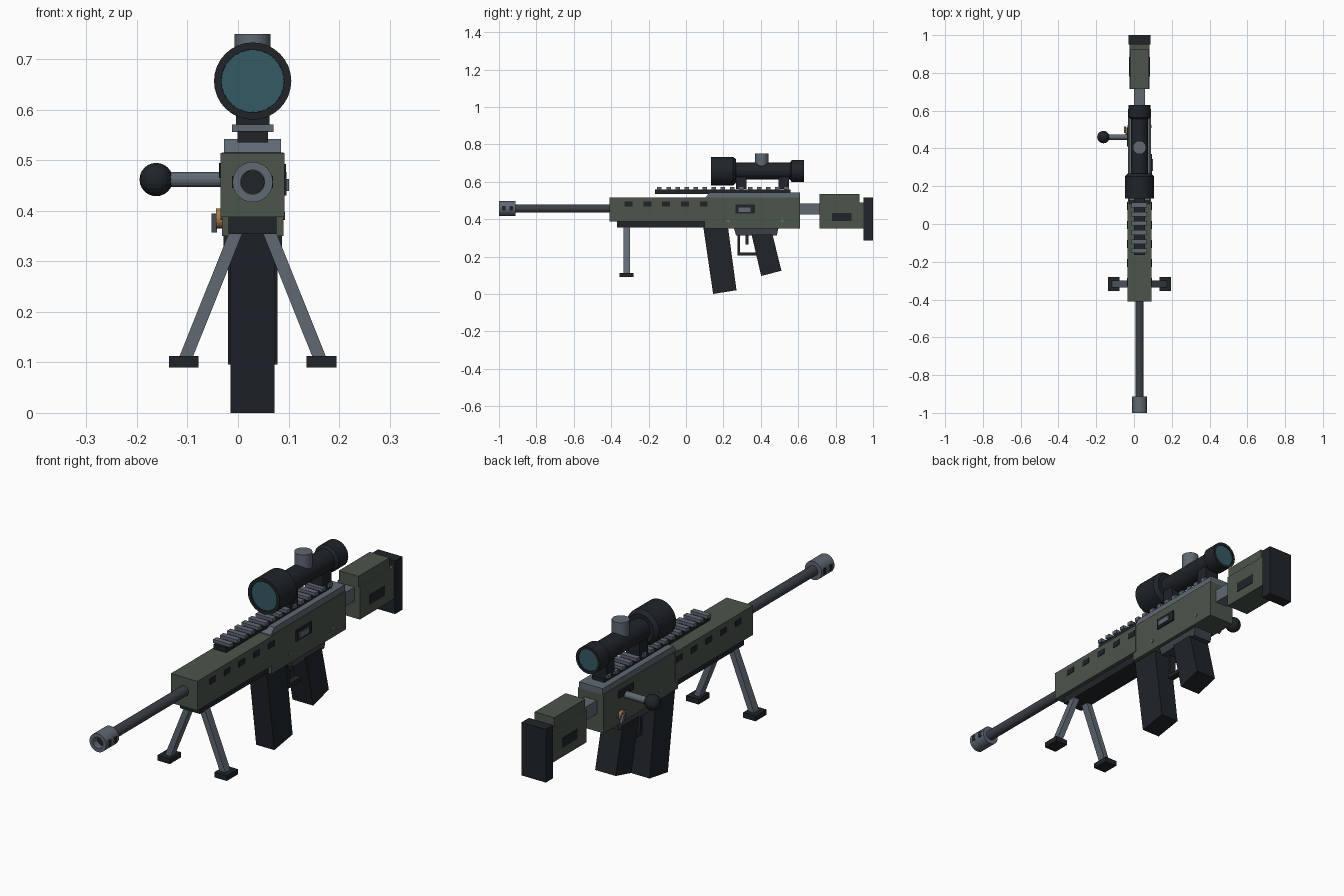
import bpy, bmesh, math
from mathutils import Vector

if "Cube" in bpy.data.objects:
    bpy.data.objects.remove(bpy.data.objects["Cube"])

CX = 0.029      # centre plane of the body
AXIS = 0.457    # barrel height
SCOPE = 0.657   # sight height


def material(name, r, g, b):
    m = bpy.data.materials.new(name)
    m.diffuse_color = (r, g, b, 1)
    m.use_nodes = True
    m.node_tree.nodes["Principled BSDF"].inputs["Base Color"].default_value = m.diffuse_color
    return m


GREEN = material("olive", 0.072, 0.09, 0.07)
DARK = material("black", 0.014, 0.018, 0.022)
STEEL = material("steel", 0.115, 0.14, 0.17)
GUN = material("gunmetal", 0.045, 0.053, 0.065)
GLASS = material("glass", 0.033, 0.10, 0.125)
BRASS = material("brass", 0.40, 0.20, 0.07)


def finish(bm, name, mat):
    bmesh.ops.recalc_face_normals(bm, faces=bm.faces[:])
    me = bpy.data.meshes.new(name)
    bm.to_mesh(me)
    bm.free()
    me.materials.append(mat)
    ob = bpy.data.objects.new(name, me)
    bpy.context.collection.objects.link(ob)
    return ob


def prism(name, pts, half, mat, x=CX):
    """Side profile of (y, z) points, extruded across x."""
    bm = bmesh.new()
    f = bm.faces.new([bm.verts.new((x - half, y, z)) for y, z in pts])
    new = bmesh.ops.extrude_face_region(bm, geom=[f])["geom"]
    bmesh.ops.translate(bm, vec=(2 * half, 0, 0),
                        verts=[v for v in new if isinstance(v, bmesh.types.BMVert)])
    return finish(bm, name, mat)


def box(name, y0, y1, z0, z1, half, mat, x=CX):
    return prism(name, [(y0, z0), (y1, z0), (y1, z1), (y0, z1)], half, mat, x)


def lathe(name, prof, z, mat, n=24):
    """(y, radius) profile revolved about an axis parallel to y."""
    bm = bmesh.new()
    vs = [bm.verts.new((CX, y, z + r)) for y, r in prof]
    es = [bm.edges.new(p) for p in zip(vs, vs[1:])]
    bmesh.ops.spin(bm, geom=vs + es, cent=(CX, 0, z), axis=(0, 1, 0),
                   angle=2 * math.pi, steps=n)
    bmesh.ops.remove_doubles(bm, verts=bm.verts[:], dist=1e-5)
    return finish(bm, name, mat)


def rod(name, a, b, r, mat, n=24):
    a, b = Vector(a), Vector(b)
    bm = bmesh.new()
    bmesh.ops.create_cone(bm, cap_ends=True, segments=n, radius1=r, radius2=r,
                          depth=(b - a).length)
    ob = finish(bm, name, mat)
    ob.location = (a + b) / 2
    ob.rotation_euler = (b - a).to_track_quat('Z', 'Y').to_euler()
    return ob


# barrel and muzzle brake
lathe("barrel", [(-0.92, 0), (-0.92, 0.022), (-0.38, 0.022), (-0.38, 0)], AXIS, GUN)
lathe("muzzle_brake", [(-0.95, 0), (-0.95, 0.024), (-1.0, 0.024), (-1.0, 0.04),
                       (-0.912, 0.04), (-0.912, 0)], AXIS, STEEL)
lathe("bore", [(-0.95, 0), (-0.97, 0), (-0.97, 0.0235), (-0.95, 0.0235)], AXIS, DARK)
for y in (-0.975, -0.935):
    box("brake_port", y - 0.009, y + 0.009, AXIS - 0.012, AXIS + 0.012, 0.0405, DARK) \
        if y > -0.95 else [box("brake_port", y - 0.009, y + 0.009, AXIS - 0.012,
                               AXIS + 0.012, 0.004, DARK, CX + s * 0.0365) for s in (-1, 1)]

# handguard with vents
box("handguard", -0.41, 0.12, 0.388, 0.515, 0.0635, GREEN)
box("handguard_underside", -0.37, 0.11, 0.354, 0.39, 0.0475, DARK)
for i in range(5):
    y = -0.307 + i * 0.1005
    for s in (-1, 1):
        box("vent", y - 0.021, y + 0.021, 0.468, 0.493, 0.004, DARK, CX + s * 0.062)

# receiver
box("receiver", 0.10, 0.61, 0.35, 0.516, 0.061, GREEN)
prism("receiver_top", [(0.10, 0.51), (0.61, 0.51), (0.61, 0.542), (0.125, 0.542)],
      0.0565, STEEL)
box("ejection_port", 0.265, 0.37, 0.43, 0.477, 0.006, DARK, CX + 0.061)
box("bolt_face", 0.28, 0.345, 0.439, 0.463, 0.005, STEEL, CX + 0.067)
for y in (0.227, 0.515):
    rod("receiver_pin", (CX - 0.064, y, 0.39), (CX + 0.064, y, 0.39), 0.008, STEEL, 12)

# bolt handle and safety on the left side
box("bolt_slot", 0.41, 0.51, 0.465, 0.495, 0.004, DARK, CX - 0.063)
rod("bolt_handle", (-0.02, 0.46, 0.462), (-0.15, 0.46, 0.462), 0.015, STEEL, 16)
bm = bmesh.new()
bmesh.ops.create_uvsphere(bm, u_segments=20, v_segments=12, radius=0.033)
finish(bm, "bolt_knob", DARK).location = (-0.162, 0.46, 0.462)
rod("safety_disc", (-0.03, 0.49, 0.385), (-0.044, 0.49, 0.385), 0.02, BRASS, 16)
prism("safety_lever", [(0.482, 0.395), (0.496, 0.395), (0.515, 0.362), (0.501, 0.357)],
      0.005, STEEL, -0.047)

# rail
box("rail_base", -0.165, 0.56, 0.535, 0.558, 0.03, DARK)
for i in range(15):
    y = -0.142 + i * 0.0485
    box("rail_tooth", y - 0.012, y + 0.012, 0.556, 0.571, 0.041, STEEL)

# sight
lathe("scope_body", [(0.147, 0), (0.147, 0.062), (0.135, 0.062), (0.135, 0.0765),
                     (0.252, 0.0765), (0.268, 0.062), (0.268, 0.045), (0.555, 0.045),
                     (0.565, 0.058), (0.63, 0.058), (0.63, 0.046), (0.622, 0.046),
                     (0.622, 0)], SCOPE, DARK, 32)
lathe("front_lens", [(0.14, 0), (0.14, 0.0618), (0.15, 0.0618), (0.15, 0)], SCOPE, GLASS, 32)
lathe("rear_lens", [(0.62, 0), (0.62, 0.0458), (0.626, 0.0458), (0.626, 0)], SCOPE, GLASS, 32)
rod("scope_turret", (CX, 0.405, 0.68), (CX, 0.405, 0.75), 0.0355, STEEL)
for y in (0.295, 0.522):
    box("scope_mount", y - 0.028, y + 0.028, 0.56, 0.63, 0.033, DARK)

# stock
box("stock_tube", 0.60, 0.73, 0.425, 0.484, 0.029, STEEL)
box("stock", 0.715, 0.952, 0.35, 0.49, 0.054, GREEN)
box("cheek_rest", 0.715, 0.927, 0.485, 0.535, 0.047, GREEN)
box("butt_pad", 0.95, 1.0, 0.285, 0.515, 0.058, DARK)
for s in (-1, 1):
    box("stock_slot", 0.78, 0.885, 0.39, 0.432, 0.003, DARK, CX + s * 0.053)

# magazine, grip and trigger group
prism("magazine", [(0.09, 0.375), (0.222, 0.375), (0.27, 0.02), (0.145, 0.0)], 0.0435, DARK)
prism("grip", [(0.35, 0.32), (0.462, 0.32), (0.51, 0.124), (0.402, 0.096)], 0.049, DARK)
prism("trigger_housing", [(0.255, 0.355), (0.495, 0.355), (0.485, 0.312), (0.268, 0.312)],
      0.045, GUN)
box("guard_front", 0.275, 0.29, 0.205, 0.32, 0.014, DARK)
box("guard_bottom", 0.275, 0.40, 0.205, 0.222, 0.014, DARK)
box("trigger", 0.318, 0.334, 0.265, 0.32, 0.008, DARK)

# bipod
for s in (-1, 1):
    top, bot, w = CX + s * 0.028, CX + s * 0.133, 0.0135
    bm = bmesh.new()
    vs = [bm.verts.new((x + d * w, y, z)) for y in (-0.335, -0.3)
          for x, z, d in ((top, 0.37, -1), (top, 0.37, 1), (bot, 0.108, 1), (bot, 0.108, -1))]
    bmesh.ops.convex_hull(bm, input=vs)
    bmesh.ops.dissolve_limit(bm, angle_limit=0.01, verts=bm.verts[:], edges=bm.edges[:])
    finish(bm, "bipod_leg", STEEL)
    box("bipod_foot", -0.355, -0.28, 0.09, 0.113, 0.0295, DARK, CX + s * 0.1365)
